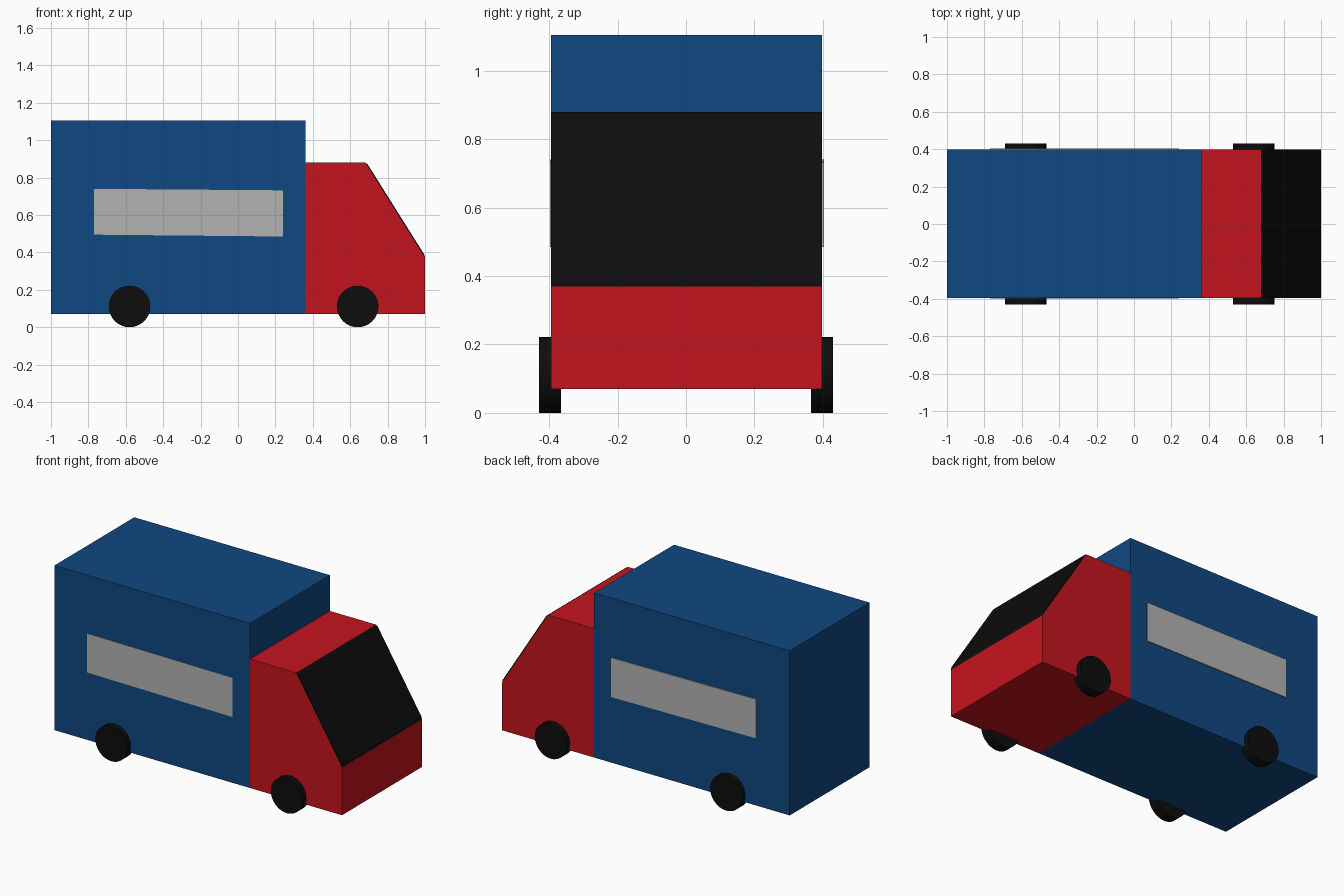
import bpy, bmesh, math
from mathutils import Vector

if "Cube" in bpy.data.objects:
    bpy.data.objects.remove(bpy.data.objects["Cube"])

Y0, Y1 = -0.395, 0.398  # body sides


def material(name, rgb):
    m = bpy.data.materials.new(name)
    m.diffuse_color = (*rgb, 1)
    m.use_nodes = True
    m.node_tree.nodes["Principled BSDF"].inputs["Base Color"].default_value = m.diffuse_color
    return m


blue = material("blue_paint", (0.005, 0.065, 0.22))
red = material("red_paint", (0.56, 0.007, 0.013))
black = material("black", (0.004, 0.004, 0.004))
grey = material("grey", (0.45, 0.45, 0.45))


def extrude_profile(name, points, y0, y1, mat):
    """Extrude an x-z outline from y0 to y1."""
    bm = bmesh.new()
    face = bm.faces.new([bm.verts.new((x, y0, z)) for x, z in points])
    ext = bmesh.ops.extrude_face_region(bm, geom=[face])
    verts = [v for v in ext["geom"] if isinstance(v, bmesh.types.BMVert)]
    bmesh.ops.translate(bm, verts=verts, vec=Vector((0, y1 - y0, 0)))
    bmesh.ops.recalc_face_normals(bm, faces=bm.faces)
    mesh = bpy.data.meshes.new(name)
    bm.to_mesh(mesh)
    bm.free()
    mesh.materials.append(mat)
    obj = bpy.data.objects.new(name, mesh)
    bpy.context.collection.objects.link(obj)
    return obj


# Cargo box
extrude_profile("cargo_box", [(-1, 0.07), (0.36, 0.07), (0.36, 1.105), (-1, 1.105)], Y0, Y1, blue)

# Cab with sloped front
extrude_profile("cab", [(0.36, 0.07), (1, 0.07), (1, 0.37), (0.68, 0.88), (0.36, 0.88)], Y0, Y1, red)

# Thin windscreen lying on the slope
extrude_profile("windscreen", [(0.68, 0.88), (1, 0.37), (0.997, 0.387), (0.692, 0.873)], Y0, Y1, black)

# Side panels, slightly tilted
panel = [(-0.77, 0.495), (0.24, 0.485), (0.24, 0.732), (-0.77, 0.74)]
extrude_profile("left_side_panel", panel, Y0 - 0.003, Y0 + 0.004, grey)
extrude_profile("right_side_panel", panel, Y1 - 0.004, Y1 + 0.006, grey)

# Wheels
for end, x in (("rear", -0.58), ("front", 0.64)):
    for side, s in (("left", -1), ("right", 1)):
        bpy.ops.mesh.primitive_cylinder_add(vertices=32, radius=0.111, depth=0.065,
                                            location=(x, s * 0.3975, 0.111),
                                            rotation=(math.pi / 2, 0, 0))
        wheel = bpy.context.object
        wheel.name = f"{end}_{side}_wheel"
        wheel.data.materials.append(black)
        bpy.ops.object.shade_smooth_by_angle()
